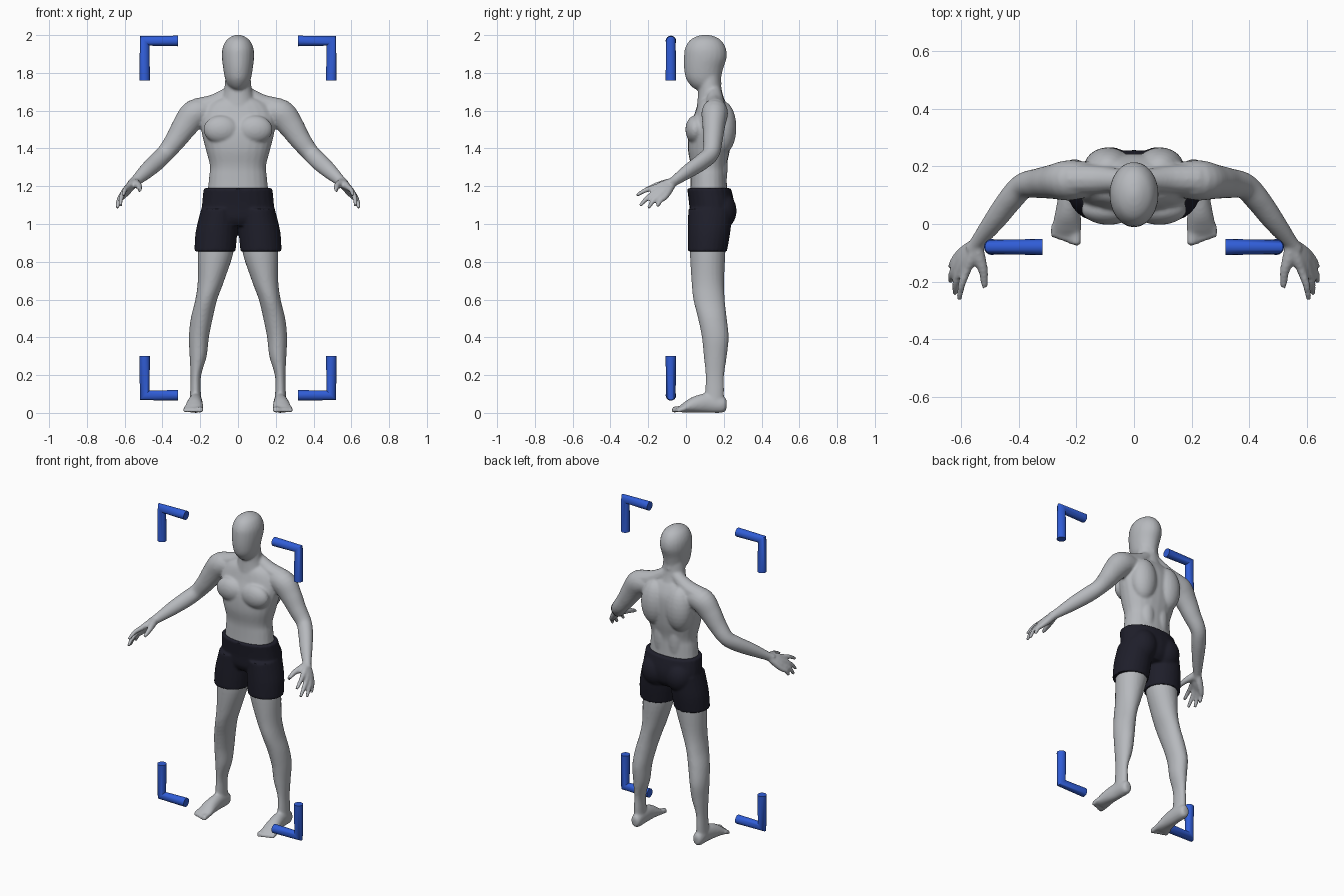
import bpy, bmesh, math
from mathutils import Vector, Matrix

old = bpy.data.objects.get("Cube")
if old:
    bpy.data.objects.remove(old, do_unlink=True)


def material(name, rgb):
    m = bpy.data.materials.new(name)
    m.use_nodes = True
    m.diffuse_color = (*rgb, 1)
    m.node_tree.nodes["Principled BSDF"].inputs["Base Color"].default_value = (*rgb, 1)
    return m


SKIN = material("pale grey skin", (0.47, 0.485, 0.51))
CLOTH = material("dark navy cloth", (0.013, 0.013, 0.023))
BLUE = material("bright blue", (0.03, 0.11, 0.68))


def skin_rings(bm, rings):
    """Bridge rings of points and close both ends."""
    loops = [[bm.verts.new(p) for p in ring] for ring in rings]
    n = len(loops[0])
    for a, b in zip(loops, loops[1:]):
        for i in range(n):
            j = (i + 1) % n
            bm.faces.new((a[i], a[j], b[j], b[i]))
    bm.faces.new(loops[0])
    bm.faces.new(loops[-1])


def smooth_path(keys, steps=5):
    """Catmull-Rom through (x, y, z, width, depth) keys."""
    k = [Vector(p) for p in keys]
    k = [k[0]] + k + [k[-1]]
    out = []
    for a, b, c, d in zip(k, k[1:], k[2:], k[3:]):
        for s in range(steps):
            t = s / steps
            out.append(b + (c - a) * (t / 2) + (2 * a - 5 * b + 4 * c - d) * (t * t / 2)
                       + (3 * b - a - 3 * c + d) * (t ** 3 / 2))
    return out + [k[-1]]


def loft(bm, keys, ref=None, side=1, power=2.0, n=24):
    """Horizontal ellipses, or ellipses across the path when ref is given."""
    path = smooth_path(keys)
    rings = []
    for i, p in enumerate(path):
        c = Vector(p[:3])
        u, v = Vector((1, 0, 0)), Vector((0, 1, 0))
        if ref:
            t = Vector(path[min(i + 1, len(path) - 1)][:3]) - Vector(path[max(i - 1, 0)][:3])
            u = t.cross(Vector(ref)).normalized()
            v = u.cross(t).normalized()
        ring = []
        for j in range(n):
            cs, sn = math.cos(math.tau * j / n), math.sin(math.tau * j / n)
            q = c + u * math.copysign(abs(cs) ** (2 / power), cs) * p[3] \
                + v * math.copysign(abs(sn) ** (2 / power), sn) * p[4]
            ring.append((q.x * side, q.y, q.z))
        rings.append(ring)
    skin_rings(bm, rings)


def tube(bm, pts, radii, side, ref):
    loft(bm, [(*p, r, r) for p, r in zip(pts, radii)], ref, side, n=12)


def ball(bm, centre, size, side=1):
    m = Matrix.Translation((centre[0] * side, centre[1], centre[2])) @ Matrix.Diagonal((*size, 1))
    bmesh.ops.create_uvsphere(bm, u_segments=24, v_segments=14, radius=1, matrix=m)


def finish(bm, name, mat, voxel=0, smoothing=0):
    bmesh.ops.recalc_face_normals(bm, faces=bm.faces)
    me = bpy.data.meshes.new(name)
    bm.to_mesh(me)
    bm.free()
    me.materials.append(mat)
    ob = bpy.data.objects.new(name, me)
    bpy.context.collection.objects.link(ob)
    bpy.ops.object.select_all(action="DESELECT")
    ob.select_set(True)
    bpy.context.view_layer.objects.active = ob
    if voxel:
        # fuse the overlapping muscle forms into one skin
        r = ob.modifiers.new("fuse", "REMESH")
        r.mode, r.voxel_size = "VOXEL", voxel
        s = ob.modifiers.new("soften", "SMOOTH")
        s.factor, s.iterations = 0.5, smoothing
        for m in ("fuse", "soften"):
            bpy.ops.object.modifier_apply(modifier=m)
    bpy.ops.object.shade_smooth_by_angle(angle=math.radians(45))
    return ob


FRONT, UP = (0, 1, 0), (0, 0, 1)

# Body: head, neck and trunk
bm = bmesh.new()
loft(bm, [(0, .105, 1.715, .035, .06), (0, .105, 1.735, .056, .082), (0, .093, 1.77, .069, .093),
          (0, .093, 1.82, .078, .103), (0, .102, 1.88, .085, .113), (0, .103, 1.93, .082, .108),
          (0, .103, 1.97, .064, .085), (0, .103, 1.992, .036, .05), (0, .103, 2.002, .01, .012)])
loft(bm, [(0, .14, 1.6, .11, .085), (0, .13, 1.68, .08, .067),
          (0, .125, 1.74, .07, .06), (0, .12, 1.82, .064, .06)])
loft(bm, [(0, .12, 1.13, .165, .1), (0, .12, 1.25, .153, .095), (0, .12, 1.31, .149, .096),
          (0, .122, 1.4, .172, .112), (0, .13, 1.5, .195, .114), (0, .142, 1.58, .195, .098),
          (0, .14, 1.64, .15, .075), (0, .14, 1.675, .08, .05)], power=2.25)

fingers = [  # knuckle, tip
    ((.582, -.16, 1.195), (.607, -.262, 1.15)),
    ((.602, -.152, 1.172), (.622, -.245, 1.095)),
    ((.613, -.135, 1.155), (.638, -.2, 1.083)),
    ((.613, -.112, 1.143), (.636, -.152, 1.09))]
wrist = Vector((.545, -.065, 1.225))

for s in (1, -1):
    # chest, shoulder blades and neck slope
    ball(bm, (.088, .05, 1.5), (.095, .053, .075), s)
    ball(bm, (.09, .195, 1.51), (.085, .072, .14), s)
    ball(bm, (.05, .175, 1.3), (.05, .045, .16), s)
    tube(bm, [(.02, .15, 1.71), (.12, .155, 1.64), (.22, .155, 1.61)], (.035, .05, .056), s, FRONT)
    # arm
    loft(bm, [(.15, .155, 1.595, .06, .06), (.225, .152, 1.585, .076, .07),
              (.28, .147, 1.52, .068, .06), (.33, .142, 1.445, .056, .052),
              (.385, .132, 1.375, .047, .045), (.43, .085, 1.33, .047, .042),
              (.485, .012, 1.28, .041, .036), (.545, -.065, 1.225, .028, .025),
              (.565, -.09, 1.208, .028, .024)], FRONT, s)
    # hand
    for knuckle, tip in fingers:
        k, t = Vector(knuckle), Vector(tip)
        mid = k.lerp(t, .5) + Vector((.006, -.004, .006))
        tube(bm, [wrist, wrist.lerp(k, .55), k, mid, t], (.02, .022, .0165, .0135, .0095), s, UP)
    tube(bm, [wrist, (.54, -.11, 1.213), (.524, -.165, 1.2), (.52, -.222, 1.178)],
         (.02, .023, .017, .011), s, UP)
    # leg
    loft(bm, [(.112, .118, 1.0, .09, .09), (.117, .115, .86, .095, .094),
              (.143, .115, .7, .07, .086), (.168, .122, .6, .058, .083),
              (.192, .14, .5, .058, .076), (.207, .155, .4, .053, .071),
              (.211, .155, .3, .045, .061), (.223, .153, .2, .028, .049),
              (.225, .152, .12, .028, .05), (.225, .15, .05, .032, .05)], None, s)
    # foot and toes
    loft(bm, [(.223, .215, .04, .018, .025), (.223, .195, .042, .032, .042),
              (.224, .12, .052, .036, .052), (.229, .05, .044, .043, .044),
              (.232, 0, .029, .05, .029), (.234, -.03, .018, .05, .018)], UP, s)
    for i in range(5):
        r = .0165 if i == 0 else .0125
        x = .2 + i * .0195
        tip = -.07 + .007 * i
        tube(bm, [(x, -.005, .024), (x, tip + .02, .019), (x, tip, r), (x, tip - .004, r)],
             (r, r, r, r * .6), s, UP)
finish(bm, "body", SKIN, .0075, 5)

# Shorts: hips, seat and two leg sleeves
bm = bmesh.new()
loft(bm, [(0, .122, 1.19, .182, .116), (0, .137, 1.1, .191, .12),
          (0, .135, 1.03, .195, .112), (0, .13, .99, .16, .085)], power=2.2)
for s in (1, -1):
    ball(bm, (.085, .185, 1.07), (.088, .083, .1), s)
    loft(bm, [(.1, .13, 1.08, .095, .118), (.114, .122, .96, .11, .113),
              (.122, .113, .855, .109, .104)], None, s)
finish(bm, "shorts", CLOTH, .008, 3)

# Corner brackets: mitred round bars framing the figure
for s, side_name in ((1, "left"), (-1, "right")):
    for z, end, level in ((1.969, 1.76, "upper"), (.093, .3, "lower")):
        d = 1 if end > z else -1
        stops = [((.318, z), (0, d), .028), ((.494, z), (-1, d), .025), ((.494, end), (-1, 0), .028)]
        rings = []
        for (x, h), (ux, uz), r in stops:
            angles = [math.tau * i / 16 for i in range(16)]
            rings.append([(s * (x + ux * r * math.cos(a)), -.08 + r * math.sin(a),
                           h + uz * r * math.cos(a)) for a in angles])
        bm = bmesh.new()
        skin_rings(bm, rings)
        finish(bm, f"{level}_{side_name}_bracket", BLUE)
